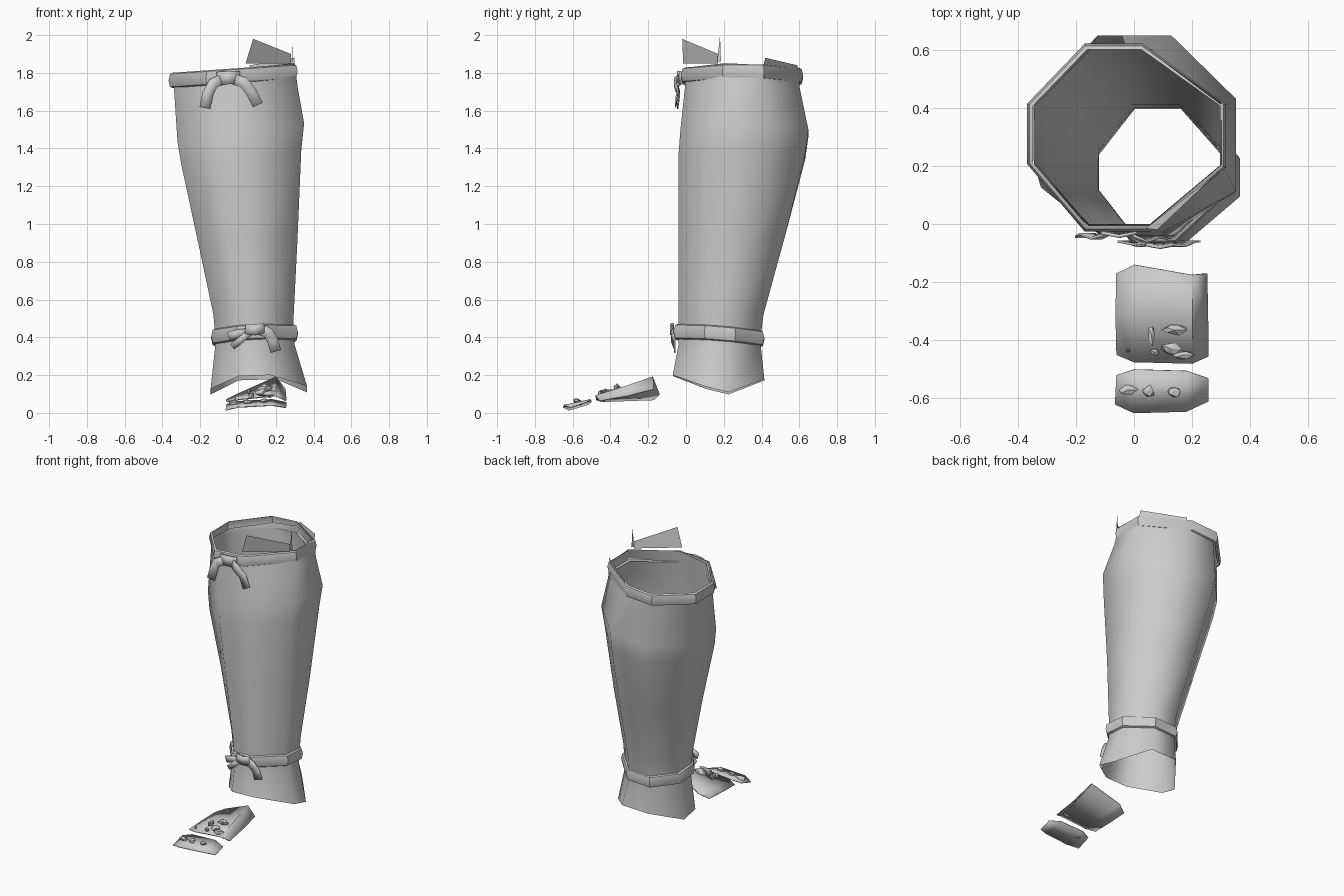
import bpy, bmesh, math, random
from mathutils import Vector

cube = bpy.data.objects.get("Cube")
if cube:
    bpy.data.objects.remove(cube)
random.seed(4)

grey = bpy.data.materials.new("plain_grey")
grey.use_nodes = True
grey.diffuse_color = (0.6, 0.6, 0.6, 1)
grey.node_tree.nodes["Principled BSDF"].inputs["Base Color"].default_value = (0.6, 0.6, 0.6, 1)


def ring(x0, x1, y0, y1, z, back=0.58, side=0.68, front=0.34):
    """Octagon in a box; z is a function of position, so rims can tilt or dip.
    back places the right rear corner, side and front the corners of both flanks."""
    octagon = [(0.29, 0), (0.62, 0), (1, front), (1, side),
               (back, 1), (0.29, 1), (0, side), (0, front + 0.02)]
    pts = [(x0 + u * (x1 - x0), y0 + v * (y1 - y0)) for u, v in octagon]
    return [(x, y, z(x, y)) for x, y in pts]


def level(h, tilt=0):
    return lambda x, y: h + tilt * x


def build(name, verts, faces, smooth=None, thickness=0):
    mesh = bpy.data.meshes.new(name)
    mesh.from_pydata(verts, [], faces)
    mesh.materials.append(grey)
    obj = bpy.data.objects.new(name, mesh)
    bpy.context.collection.objects.link(obj)
    if thickness:
        mod = obj.modifiers.new("thickness", "SOLIDIFY")
        mod.thickness = thickness
        mod.offset = 0
    if smooth:
        bpy.ops.object.select_all(action="DESELECT")
        obj.select_set(True)
        bpy.context.view_layer.objects.active = obj
        bpy.ops.object.shade_smooth_by_angle(angle=math.radians(smooth))
    return obj


def loft(name, rows, wrap=True, **kw):
    """Skin a stack of rows; wrap joins the two ends of every row."""
    n = len(rows[0])
    faces = []
    for i in range(len(rows) - 1):
        for j in range(n if wrap else n - 1):
            a, b, k = i * n, (i + 1) * n, (j + 1) % n
            faces.append((a + j, a + k, b + k, b + j))
    return build(name, [p for r in rows for p in r], faces, **kw)


# Shin shell: open tube, swelling at the calf, with a rim rising to the left and dipping at the back
def rim(x, y):
    return 1.82 + 0.14 * x - 0.05 * y


def cuff_hem(x, y):
    return 0.095 + 0.03 * max(x, 0) + 0.1 * min(1, abs(y - 0.21) / 0.25) ** 1.3


loft("shin_shell", [
    ring(-0.12, 0.295, -0.04, 0.395, level(0.40), back=0.68),
    ring(-0.13, 0.295, -0.04, 0.41, level(0.52), back=0.68, front=0.32),
    ring(-0.215, 0.315, -0.04, 0.52, level(0.92), back=0.68, front=0.27),
    ring(-0.30, 0.335, -0.04, 0.63, level(1.35, 0.12), back=0.68, front=0.21),
    ring(-0.32, 0.35, -0.03, 0.648, level(1.48, 0.15), back=0.67, front=0.21),
    ring(-0.34, 0.315, -0.005, 0.60, level(1.73), back=0.62, front=0.31),
    ring(-0.345, 0.30, 0.0, 0.605, rim)], smooth=60)

# Flared ankle cuff with a hem dipping to a point at both sides
loft("ankle_cuff", [
    ring(-0.145, 0.365, -0.07, 0.415, cuff_hem, back=0.68, side=0.61),
    ring(-0.12, 0.30, -0.04, 0.395, level(0.36), back=0.68, side=0.64),
    ring(-0.12, 0.295, -0.04, 0.395, level(0.42), back=0.68)], smooth=60)


# Tie straps: faceted bands around the shell
def strap(name, box, middle, half, back):
    x0, x1, y0, y1 = box
    section = [(0, -1), (0.012, -0.85), (0.02, 0), (0.012, 0.85), (0, 1)]
    rows = [ring(x0 - g, x1 + g, y0 - g, y1 + g,
                 lambda x, y, k=k: middle(x, y) + k * half, back) for g, k in section]
    loft(name, rows, smooth=40)


strap("upper_strap", (-0.348, 0.296, -0.006, 0.60), lambda x, y: 1.785 + 0.07 * x, 0.04, 0.58)
strap("lower_strap", (-0.122, 0.297, -0.045, 0.395), lambda x, y: 0.42 + 0.05 * x - 0.08 * y, 0.04, 0.68)


# Bows: bent ribbons hanging from a knot
def ribbon(name, path, width, thickness=0.008):
    pts = [Vector(p) for p in path]
    rows = []
    for i, p in enumerate(pts):
        d = pts[min(i + 1, len(pts) - 1)] - pts[max(i - 1, 0)]
        side = Vector((-d.z, 0, d.x)).normalized() * width / 2
        rows.append([p - side, p + side])
    loft(name, rows, wrap=False, smooth=40, thickness=thickness)


ribbon("upper_bow_knot", [(-0.11, -0.03, 1.77), (-0.05, -0.042, 1.775), (0.01, -0.03, 1.775)], 0.07, 0.012)
ribbon("upper_bow_tail_right", [(-0.08, -0.03, 1.765), (-0.13, -0.05, 1.745),
                                (-0.16, -0.035, 1.69), (-0.175, -0.045, 1.615)], 0.058)
ribbon("upper_bow_tail_left", [(-0.02, -0.035, 1.765), (0.03, -0.06, 1.75),
                               (0.07, -0.045, 1.70), (0.105, -0.055, 1.63)], 0.058)
ribbon("lower_bow_knot", [(0.04, -0.07, 0.445), (0.09, -0.08, 0.44), (0.14, -0.07, 0.45)], 0.055, 0.012)
ribbon("lower_bow_loop_right", [(0.05, -0.065, 0.425), (0.0, -0.07, 0.42), (-0.05, -0.06, 0.405)], 0.045)
ribbon("lower_bow_tail_right", [(0.06, -0.07, 0.425), (0.02, -0.075, 0.39), (-0.03, -0.06, 0.35)], 0.035)
ribbon("lower_bow_tail_left", [(0.11, -0.07, 0.445), (0.16, -0.075, 0.425),
                               (0.185, -0.06, 0.38), (0.20, -0.06, 0.325)], 0.058)

# Torn rim: pointed scrap, thin spike and rear flap
build("rim_scrap", [(0.04, -0.015, 1.85), (0.28, 0.17, 1.90), (0.08, -0.02, 1.98), (0.28, 0.17, 1.85)],
      [(0, 3, 1, 2)])
build("rim_spike", [(0.285, 0.165, 1.86), (0.29, 0.185, 1.86), (0.285, 0.18, 2.0)], [(0, 1, 2)])
build("rim_flap", [(0.30, 0.41, 1.84), (0.06, 0.59, 1.81), (0.06, 0.59, 1.84), (0.30, 0.42, 1.88)],
      [(0, 1, 2, 3)])

# Foot plates: creased sheets, low on the right, tapering towards the toe
loft("instep_plate", [
    [(-0.06, -0.17, 0.07), (0.0, -0.14, 0.10), (0.2, -0.175, 0.19), (0.25, -0.17, 0.125)],
    [(-0.063, -0.31, 0.065), (0.0, -0.30, 0.085), (0.2, -0.32, 0.14), (0.253, -0.31, 0.09)],
    [(-0.06, -0.45, 0.06), (0.0, -0.475, 0.07), (0.2, -0.48, 0.09), (0.255, -0.455, 0.065)]],
    wrap=False, smooth=25, thickness=0.006)
loft("toe_plate", [
    [(-0.06, -0.52, 0.045), (0.0, -0.5, 0.06), (0.18, -0.505, 0.07), (0.255, -0.53, 0.055)],
    [(-0.065, -0.62, 0.015), (0.0, -0.65, 0.03), (0.18, -0.645, 0.04), (0.255, -0.61, 0.028)]],
    wrap=False, smooth=25, thickness=0.006)


# Crumpled scraps of cord lying on the plates
def scrap(name, x, y, z, lx, ly, lz):
    bm = bmesh.new()
    bmesh.ops.create_icosphere(bm, subdivisions=1, radius=1)
    for v in bm.verts:
        f = random.uniform(0.6, 1.1)
        v.co = Vector((x + v.co.x * lx * f, y + v.co.y * ly * f, z + v.co.z * lz * f))
    mesh = bpy.data.meshes.new(name)
    bm.to_mesh(mesh)
    bm.free()
    mesh.materials.append(grey)
    bpy.context.collection.objects.link(bpy.data.objects.new(name, mesh))


for i, s in enumerate([(0.06, -0.38, 0.11, 0.014, 0.045), (0.14, -0.365, 0.13, 0.05, 0.022),
                       (0.13, -0.43, 0.11, 0.045, 0.025), (0.17, -0.45, 0.105, 0.045, 0.018),
                       (0.07, -0.44, 0.09, 0.02, 0.015), (-0.02, -0.435, 0.075, 0.01, 0.008)]):
    scrap(f"instep_cord_{i + 1}", *s, 0.025)
for i, s in enumerate([(-0.02, -0.57, 0.05, 0.035, 0.022), (0.05, -0.575, 0.06, 0.025, 0.025),
                       (0.14, -0.575, 0.065, 0.035, 0.022)]):
    scrap(f"toe_cord_{i + 1}", *s, 0.018)
